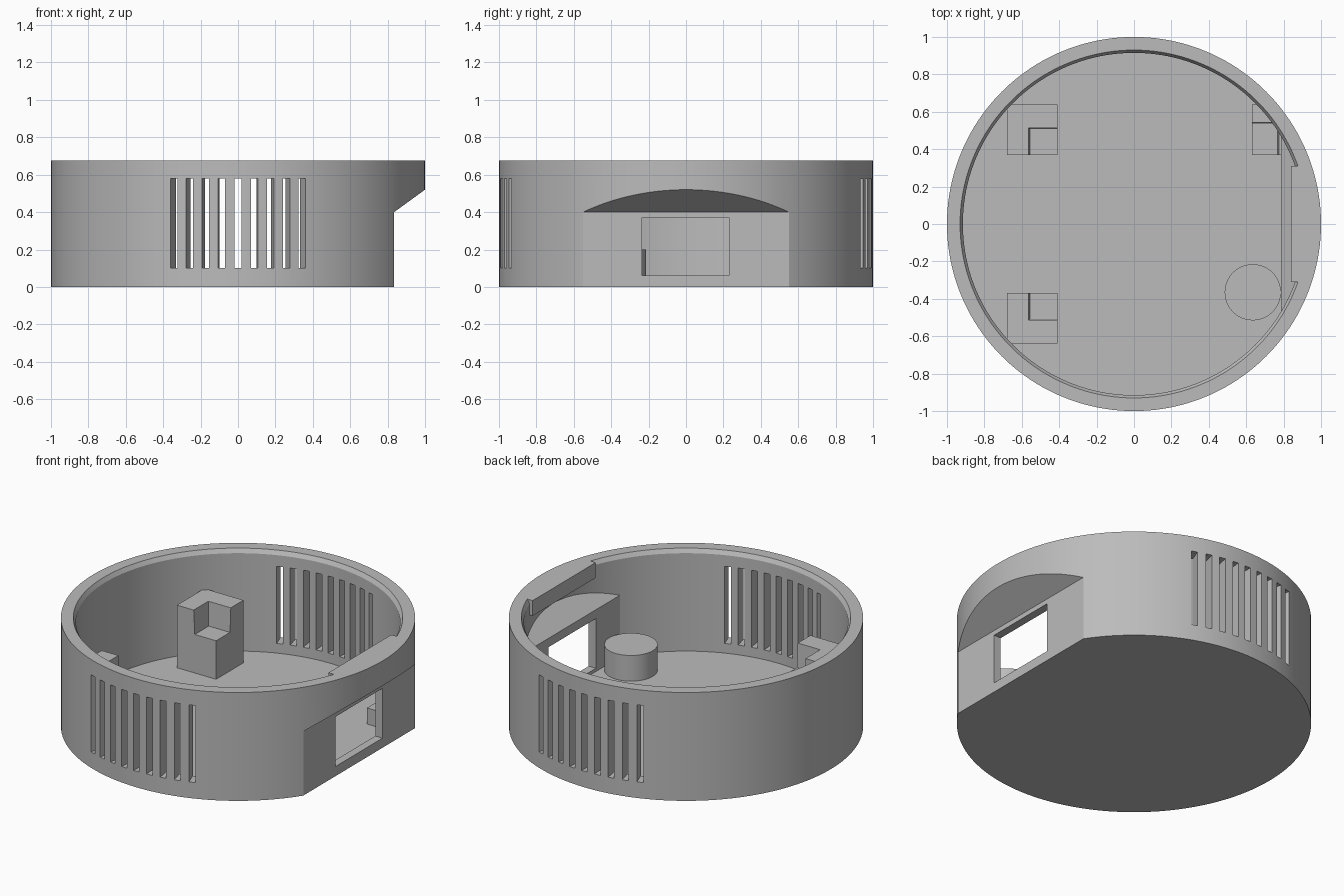
import bpy, bmesh, math
from mathutils import Matrix, Vector

if "Cube" in bpy.data.objects:
    bpy.data.objects.remove(bpy.data.objects["Cube"], do_unlink=True)

HEIGHT, FLOOR, SEGMENTS = 0.675, 0.04, 160

grey = bpy.data.materials.new("plain_grey")
grey.use_nodes = True
grey.diffuse_color = (0.5, 0.5, 0.5, 1)
grey.node_tree.nodes["Principled BSDF"].inputs["Base Color"].default_value = (0.5, 0.5, 0.5, 1)


def finish(name, bm):
    bmesh.ops.recalc_face_normals(bm, faces=bm.faces)
    mesh = bpy.data.meshes.new(name)
    bm.to_mesh(mesh)
    bm.free()
    mesh.materials.append(grey)
    obj = bpy.data.objects.new(name, mesh)
    bpy.context.collection.objects.link(obj)
    return obj


def lathe(name, profile):
    """Revolve (radius, z) points, starting and ending on the axis."""
    bm = bmesh.new()
    verts = [bm.verts.new((r, 0, z)) for r, z in profile]
    edges = [bm.edges.new(pair) for pair in zip(verts, verts[1:])]
    bmesh.ops.spin(bm, geom=verts + edges, cent=(0, 0, 0), axis=(0, 0, 1),
                   angle=math.tau, steps=SEGMENTS, use_merge=True)
    bmesh.ops.remove_doubles(bm, verts=bm.verts, dist=1e-5)
    return finish(name, bm)


def box(name, low, high, turn=0, taper=0):
    """Box between two corners; taper shrinks the bottom on each side."""
    low, high = Vector(low), Vector(high)
    bm = bmesh.new()
    bmesh.ops.create_cube(bm, size=1)
    for v in bm.verts:
        shrink = Vector((v.co.x, v.co.y, 0)) * 2 * taper if v.co.z < 0 else Vector()
        v.co = (low + high) / 2 + v.co * (high - low) - shrink
    bmesh.ops.rotate(bm, verts=bm.verts, cent=(0, 0, 0), matrix=Matrix.Rotation(turn, 3, "Z"))
    return finish(name, bm)


def side_prism(name, profile):
    """Extrude an (x, z) outline across the full depth."""
    bm = bmesh.new()
    face = bm.faces.new([bm.verts.new((x, -1.2, z)) for x, z in profile])
    out = bmesh.ops.extrude_face_region(bm, geom=[face])["geom"]
    bmesh.ops.translate(bm, vec=(0, 2.4, 0),
                        verts=[g for g in out if isinstance(g, bmesh.types.BMVert)])
    return finish(name, bm)


def combine(obj, tool, operation="DIFFERENCE"):
    """Apply a boolean and discard the tool."""
    mod = obj.modifiers.new("boolean", "BOOLEAN")
    mod.operation, mod.solver, mod.object = operation, "EXACT", tool
    bpy.context.view_layer.objects.active = obj
    bpy.ops.object.modifier_apply(modifier=mod.name)
    bpy.data.objects.remove(tool, do_unlink=True)


# Round body with a flat recess and overhang on the +x side
body = lathe("round_housing", [(0, 0), (1, 0), (1, HEIGHT), (0, HEIGHT)])
combine(body, side_prism("recess_cutter", [(0.835, -0.1), (0.835, 0.4), (1.1, 0.593), (1.1, -0.1)]))

# Cavity with a flared lip, following the recess and leaving a bar under the rim
cavity = lathe("cavity_cutter", [(0, FLOOR), (0.915, FLOOR), (0.915, HEIGHT - 0.025),
                                 (0.93, HEIGHT), (0.93, 0.8), (0, 0.8)])
combine(cavity, side_prism("inner_recess", [(0.785, -0.1), (0.785, 0.425), (1.1, 0.654), (1.1, -0.1)]))
combine(cavity, box("rim_bar", (0.84, -0.31, 0.58), (1.2, 0.31, 0.9)))
combine(body, cavity)

# Connector window
combine(body, box("window_cutter", (0.7, -0.235, 0.06), (0.95, 0.23, 0.37)))

# Radial vent slots, front and back
for side in (-90, 90):
    for k in range(-4, 5):
        combine(body, box("slot_cutter", (0.86, -0.019, 0.1), (1.1, 0.019, 0.58),
                          turn=math.radians(side + 5 * k)))


def notched_post(name, low, high, notch_low, notch_high):
    post = box(name, low, high)
    combine(post, box("notch_cutter", notch_low, notch_high, taper=0.008))
    return post


# Two tall corner posts on the -x side, notched towards the middle
back_post = notched_post("back_post", (-0.68, 0.37, 0.02), (-0.41, 0.64, 0.43),
                         (-0.565, 0.2, 0.28), (-0.2, 0.515, 0.44))
front_post = notched_post("front_post", (-0.68, -0.64, 0.02), (-0.41, -0.37, 0.43),
                          (-0.565, -0.515, 0.28), (-0.2, -0.2, 0.44))

# Low corner post beside the recess, trimmed to the wall
low_post = notched_post("low_post", (0.63, 0.37, 0.02), (0.8, 0.64, 0.28),
                        (0.4, 0.2, 0.14), (0.775, 0.545, 0.3))
combine(low_post, lathe("trim", [(0, 0), (0.95, 0), (0.95, 0.5), (0, 0.5)]), "INTERSECT")

# Round support peg
peg = lathe("round_peg", [(0, 0.02), (0.15, 0.02), (0.15, 0.2), (0, 0.2)])
peg.location = (0.635, -0.365, 0)

# Smooth the round walls, keep edges crisp
for obj in (body, peg):
    bpy.ops.object.select_all(action="DESELECT")
    obj.select_set(True)
    bpy.context.view_layer.objects.active = obj
    bpy.ops.object.shade_smooth_by_angle(angle=math.radians(30))
